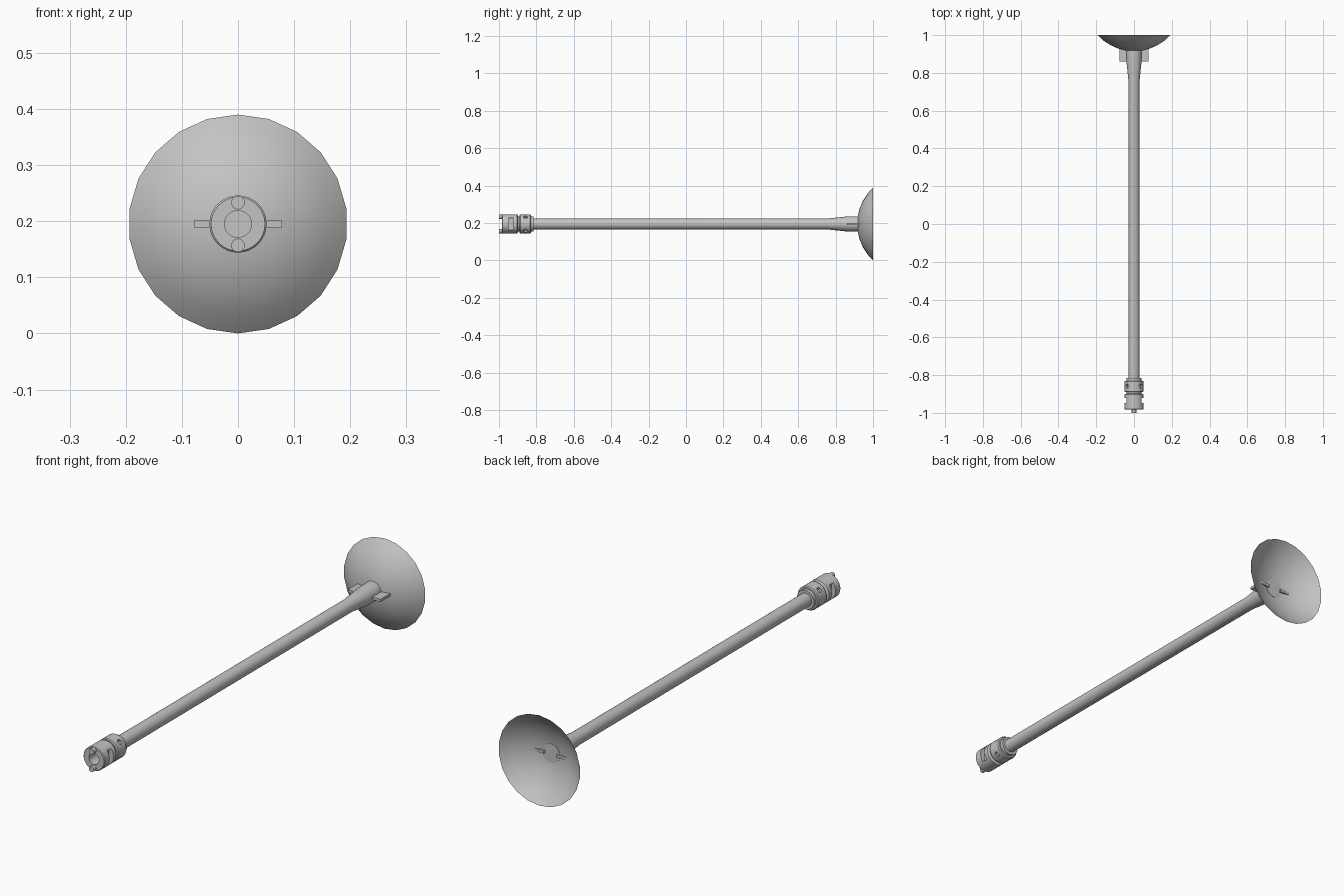
import bpy, bmesh, math
from mathutils import Matrix, Vector

if "Cube" in bpy.data.objects:
    bpy.data.objects.remove(bpy.data.objects["Cube"])

CZ = 0.195  # height of the long axis

grey = bpy.data.materials.new("plain_grey")
grey.diffuse_color = (0.55, 0.55, 0.55, 1)
grey.use_nodes = True
grey.node_tree.nodes["Principled BSDF"].inputs["Base Color"].default_value = grey.diffuse_color


def finish(name, bm, smooth=True):
    bmesh.ops.recalc_face_normals(bm, faces=bm.faces)
    me = bpy.data.meshes.new(name)
    bm.to_mesh(me)
    bm.free()
    me.materials.append(grey)
    ob = bpy.data.objects.new(name, me)
    bpy.context.collection.objects.link(ob)
    if smooth:
        shade(ob)
    return ob


def shade(ob):
    bpy.ops.object.select_all(action='DESELECT')
    ob.select_set(True)
    bpy.context.view_layer.objects.active = ob
    bpy.ops.object.shade_smooth_by_angle(angle=math.radians(35))


def lathe(name, profile, n, smooth=True):
    """Revolve (y, radius) points round the long axis; radius 0 closes an end."""
    bm = bmesh.new()
    rings = []
    for y, r in profile:
        if r == 0:
            rings.append([bm.verts.new((0, y, CZ))])
        else:
            rings.append([bm.verts.new((r * math.sin(2 * math.pi * i / n), y,
                                        CZ + r * math.cos(2 * math.pi * i / n)))
                          for i in range(n)])
    for a, b in zip(rings, rings[1:]):
        for i in range(n):
            j = (i + 1) % n
            q = [a[i % len(a)], a[j % len(a)], b[j % len(b)], b[i % len(b)]]
            bm.faces.new(list(dict.fromkeys(q)))
    return finish(name, bm, smooth)


def box(name, lo, hi, smooth=False):
    bm = bmesh.new()
    lo, hi = Vector(lo), Vector(hi)
    bmesh.ops.create_cube(bm, size=1, matrix=Matrix.Translation((lo + hi) / 2)
                          @ Matrix.Diagonal((*(hi - lo), 1)))
    return finish(name, bm, smooth)


def rod(name, start, end, r, n=16):
    start, end = Vector(start), Vector(end)
    d = end - start
    bm = bmesh.new()
    bmesh.ops.create_cone(bm, cap_ends=True, segments=n, radius1=r, radius2=r, depth=d.length,
                          matrix=Matrix.Translation((start + end) / 2)
                          @ d.to_track_quat('Z', 'Y').to_matrix().to_4x4())
    return finish(name, bm)


def cut(ob, cutters):
    for c in cutters:
        c.hide_render = True
        m = ob.modifiers.new("cut", 'BOOLEAN')
        m.operation = 'DIFFERENCE'
        m.solver = 'EXACT'
        m.object = c
    shade(ob)
    for m in list(ob.modifiers):
        bpy.ops.object.modifier_apply(modifier=m.name)
    for c in cutters:
        bpy.data.objects.remove(c)
    shade(ob)


# Open shallow dish: part of a sphere
R, apex = 0.266, 0.915
edge = math.asin(0.195 / R)
lathe("dish", [(apex + R * (1 - math.cos(edge * k / 5)), R * math.sin(edge * k / 5))
               for k in range(6)], 22)

# Long tube, flared where it meets the dish
lathe("tube", [(-0.84, 0), (-0.84, 0.029), (0.755, 0.029), (0.86, 0.04),
               (0.92, 0.041), (0.92, 0)], 24)

# Side fins
for side, s in (("left", -1), ("right", 1)):
    xs = sorted((0.03 * s, 0.078 * s))
    box(side + "_fin", (xs[0], 0.86, CZ - 0.006), (xs[1], 0.928, CZ + 0.006))

# Coupling head with a blind bore, a groove and side slots
head = lathe("coupling_head", [(-0.91, 0), (-0.91, 0.024), (-0.983, 0.024), (-0.983, 0.048),
                               (-0.980, 0.051), (-0.903, 0.051), (-0.898, 0.041),
                               (-0.88, 0.041), (-0.88, 0)], 32)
cut(head, [box("slot_cutter", (min(0.03 * s, 0.08 * s), -0.948, CZ - 0.033),
               (max(0.03 * s, 0.08 * s), -0.922, CZ + 0.033)) for s in (-1, 1)])

# Collar with four radial holes
collar = lathe("collar", [(-0.89, 0), (-0.89, 0.047), (-0.886, 0.051), (-0.834, 0.051),
                          (-0.83, 0.047), (-0.83, 0)], 32)
axis = Vector((0, -0.858, CZ))
cut(collar, [rod("hole_cutter", axis + Vector((sx, 0, sz)) * 0.028,
                 axis + Vector((sx, 0, sz)) * 0.06, 0.011)
             for sx in (-1, 1) for sz in (-1, 1)])

# Small ring behind the collar
lathe("end_ring", [(-0.832, 0), (-0.832, 0.041), (-0.815, 0.041), (-0.815, 0)], 24)

# Locking pins on the front face
for label, s in (("upper", 1), ("lower", -1)):
    rod(label + "_pin", (0, -1.0, CZ + 0.038 * s), (0, -0.97, CZ + 0.038 * s), 0.012)
